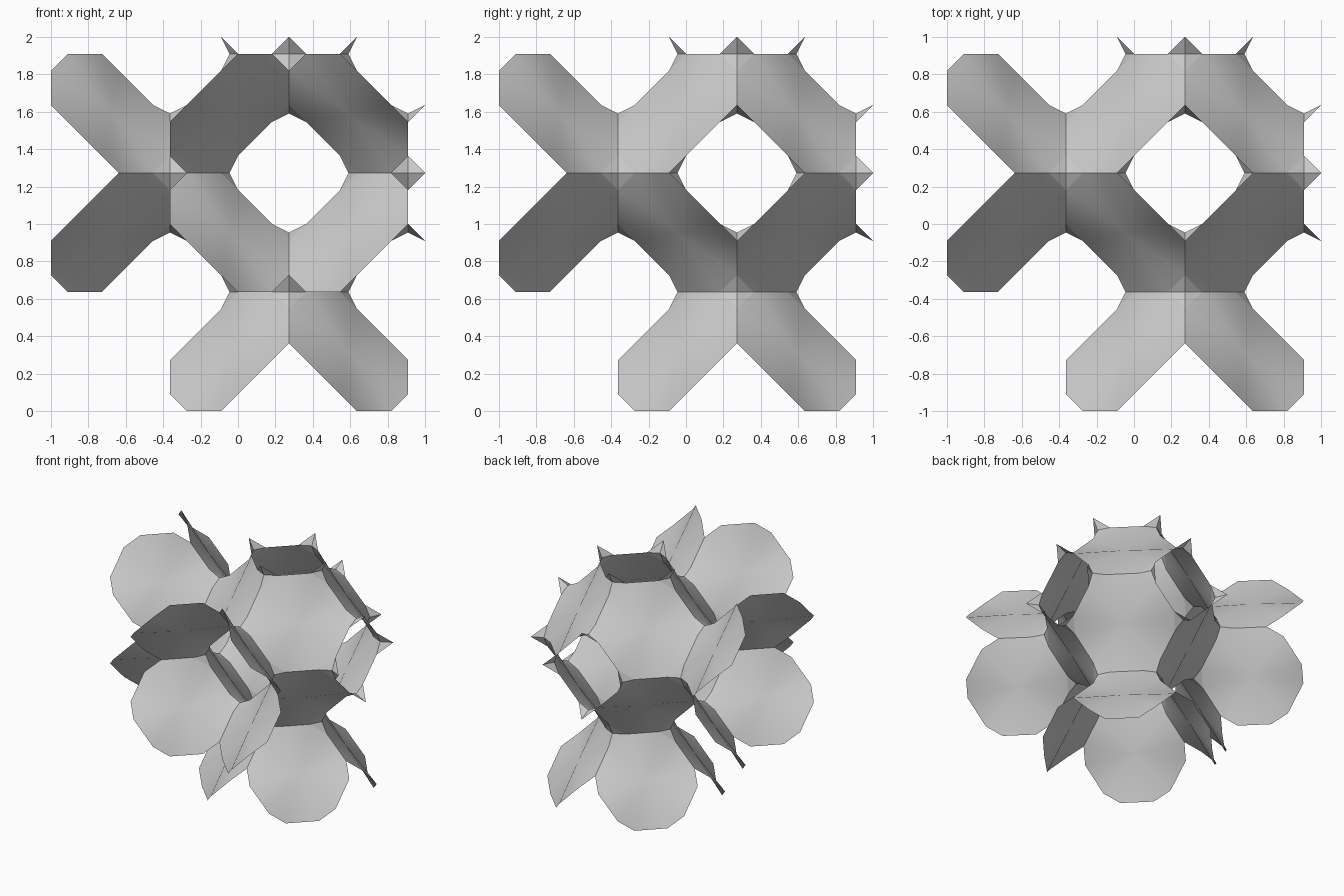
import bpy
import bmesh
from math import atan2, radians
from itertools import permutations, product
from mathutils import Vector

cube = bpy.data.objects.get("Cube")
if cube:
    bpy.data.objects.remove(cube, do_unlink=True)

UNIT = 1 / 11                      # lattice step in world units
CORE = Vector((3, 3, 14))          # centre of the core cell, in lattice steps
HALF = 7                           # half the width of a cell

grey = bpy.data.materials.new("light_grey")
grey.use_nodes = True
grey.diffuse_color = (0.6, 0.6, 0.6, 1)
grey.node_tree.nodes["Principled BSDF"].inputs["Base Color"].default_value = (0.6, 0.6, 0.6, 1)


def add_fan(bm, centre, rim, outward):
    """Triangle fan around a centre point, facing outward."""
    hub = bm.verts.new(centre)
    ring = [bm.verts.new(p) for p in rim]
    for a, b in zip(ring, ring[1:] + ring[:1]):
        bm.faces.new((hub, a, b))
    bm.normal_update()
    facing = sum((f.normal for f in hub.link_faces), Vector())
    if facing.dot(outward) < 0:
        bmesh.ops.reverse_faces(bm, faces=list(hub.link_faces))


def finish(bm, name):
    for v in bm.verts:
        v.co = (v.co + CORE) * UNIT
    mesh = bpy.data.meshes.new(name)
    bm.to_mesh(mesh)
    bm.free()
    mesh.materials.append(grey)
    obj = bpy.data.objects.new(name, mesh)
    bpy.context.collection.objects.link(obj)
    bpy.ops.object.select_all(action='DESELECT')
    obj.select_set(True)
    bpy.context.view_layer.objects.active = obj
    bpy.ops.object.shade_smooth_by_angle(angle=radians(30))


# Twelve-sided, slightly puckered panel of one octant, ordered around its axis
side = Vector((1, -1, 0)).normalized()
up = Vector((1, 1, -2)).normalized()
panel = [Vector(p) for base in ((7, 3, 1), (6, 4, 0)) for p in permutations(base)]
panel.sort(key=lambda p: atan2(p.dot(up), p.dot(side)))
panel_centre = Vector((HALF, HALF, HALF)) / 2


def build_cell(name, offset, octants):
    """One panel for each octant of a cell."""
    bm = bmesh.new()
    for signs in octants:
        s = Vector(signs)
        add_fan(bm, offset + panel_centre * s, [offset + p * s for p in panel], s)
    finish(bm, name)


octants = list(product((-1, 1), repeat=3))

# Closed core, then the open half cells on three sides
build_cell("core_panels", Vector(), octants)
for axis, name in enumerate(("right_panels", "front_panels", "bottom_panels")):
    offset = Vector()
    offset[axis] = -2 * HALF
    build_cell(name, offset, [s for s in octants if s[axis] > 0])

# Saddle-shaped pieces where four panels meet around each opening
bm = bmesh.new()
for a, b in permutations(range(3), 2):
    c = 3 - a - b
    for sa, sb in product((-1, 1), repeat=2):
        def place(along, out, across):
            p = Vector()
            p[a], p[b], p[c] = along * sa, out * sb, across
            return p
        rim = [place(7, 3, 1), place(8, 4, 0), place(7, 3, -1), place(6, 4, 0)]
        add_fan(bm, place(7, 3.5, 0), rim, place(0, 1, 0))
finish(bm, "corner_saddles")
